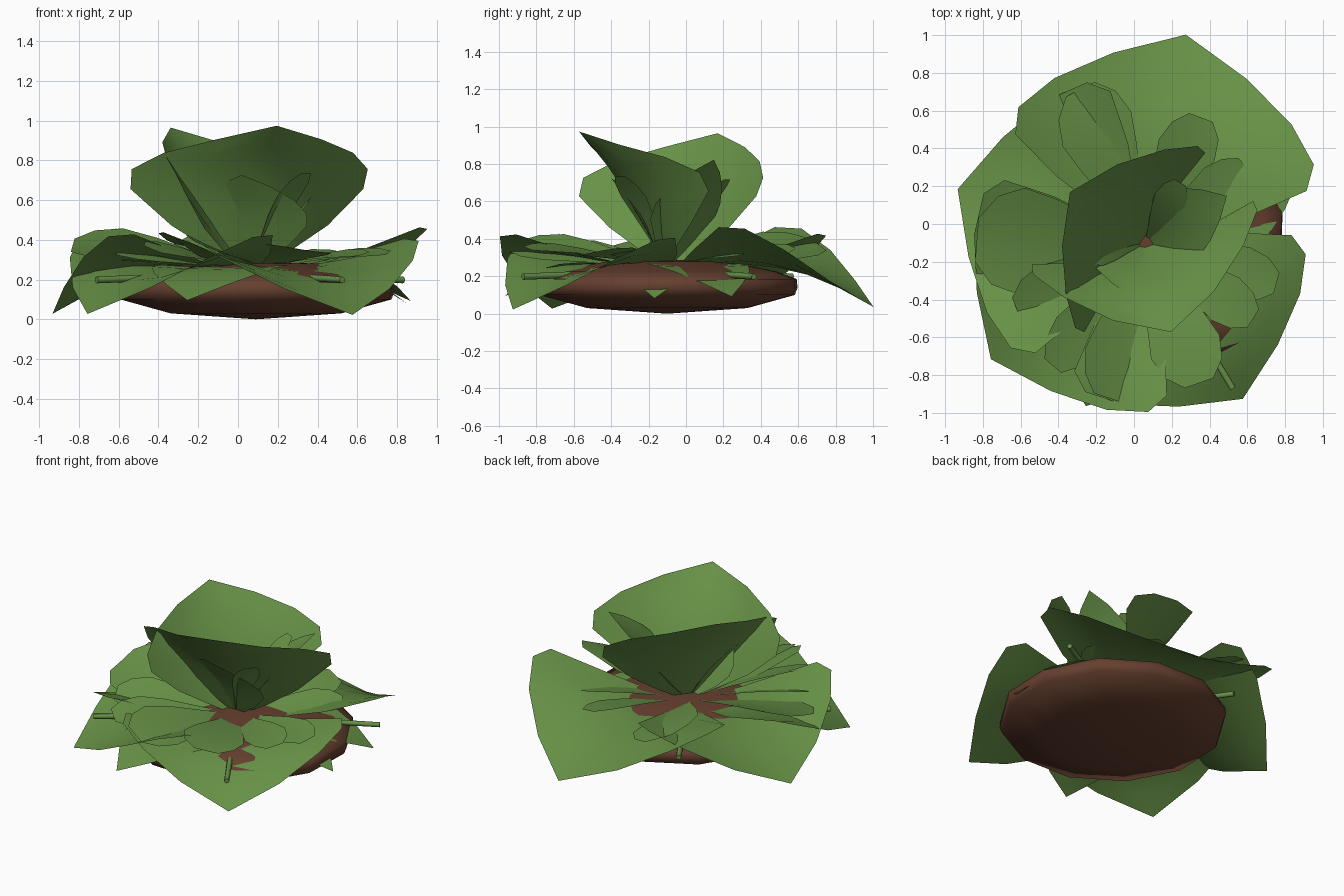
import bpy, bmesh, math
from mathutils import Vector

cube = bpy.data.objects.get("Cube")
if cube:
    bpy.data.objects.remove(cube, do_unlink=True)


def material(name, rgb):
    mat = bpy.data.materials.new(name)
    mat.use_nodes = True
    colour = (*rgb, 1)
    mat.diffuse_color = colour
    bsdf = next(n for n in mat.node_tree.nodes if n.type == 'BSDF_PRINCIPLED')
    bsdf.inputs["Base Color"].default_value = colour
    bsdf.inputs["Roughness"].default_value = 0.9
    return mat


GREEN = material("leaf green", (0.135, 0.285, 0.062))
BROWN = material("soil brown", (0.13, 0.05, 0.028))
ROOT = Vector((0.06, -0.1, 0.24))
UP = Vector((0, 0, 1))

# Outlines: fraction along the midrib, half width relative to length
FAN = [(0, 0.015), (0.12, 0.24), (0.24, 0.47), (0.41, 0.7), (0.54, 0.71),
       (0.7, 0.57), (0.86, 0.32), (1, 0)]
BLADE = [(0, 0.01), (0.3, 0.1), (0.55, 0.19), (0.75, 0.24), (0.9, 0.2), (1, 0.1)]


def finish(name, bm, mat):
    mesh = bpy.data.meshes.new(name)
    bm.to_mesh(mesh)
    bm.free()
    mesh.materials.append(mat)
    ob = bpy.data.objects.new(name, mesh)
    bpy.context.collection.objects.link(ob)
    mesh.shade_smooth()
    return ob


def leaf(name, outline, azimuth, length, width=1, pitch=5.2, cup=0.33, droop=0.305, roll=0):
    """Cupped leaf sheet growing from the root, bending down towards its tip."""
    az, pt = math.radians(azimuth), math.radians(pitch)
    flat = Vector((math.cos(az), math.sin(az), 0))
    along = flat * math.cos(pt) + UP * math.sin(pt)
    normal = UP * math.cos(pt) - flat * math.sin(pt)
    side = normal.cross(along)
    bm = bmesh.new()
    rows = []
    for t, half in outline:
        row = []
        for k in range(-3, 4):
            p = half * width * length * k / 3
            n = cup * p * p - droop * t ** 3 + math.tan(math.radians(roll)) * p
            row.append(bm.verts.new(ROOT + along * t * length + side * p + normal * n))
        rows.append(row)
    for a, b in zip(rows, rows[1:]):
        for i in range(len(a) - 1):
            bm.faces.new((a[i], a[i + 1], b[i + 1], b[i]))
    bmesh.ops.remove_doubles(bm, verts=bm.verts, dist=0.0005)
    bmesh.ops.recalc_face_normals(bm, faces=bm.faces)
    if sum(f.normal.dot(normal) for f in bm.faces) < 0:
        bmesh.ops.reverse_faces(bm, faces=bm.faces)
    return finish(name, bm, GREEN)


# Soil mound, turned from a profile
bm = bmesh.new()
profile = [(0, 0), (0.44, 0.03), (0.7, 0.1), (0.715, 0.14), (0.71, 0.185),
           (0.6, 0.225), (0.33, 0.28), (0, 0.29)]
points = [bm.verts.new((r, 0, z)) for r, z in profile]
edges = [bm.edges.new(pair) for pair in zip(points, points[1:])]
bmesh.ops.spin(bm, geom=points + edges, cent=(0, 0, 0), axis=(0, 0, 1),
               angle=math.tau, steps=12)
bmesh.ops.remove_doubles(bm, verts=bm.verts, dist=0.001)
bmesh.ops.recalc_face_normals(bm, faces=bm.faces)
soil = finish("soil_mound", bm, BROWN)
soil.location = (0.09, -0.1, 0)
soil.rotation_euler.z = math.radians(13)

# Broad drooping leaves around the base
for name, az, length in (("back", 79, 1.1), ("left_side", 164, 1.01),
                         ("front_left", 217, 1.0), ("front_right", 302, 0.95)):
    leaf("broad_leaf_" + name, FAN, az, length, 1.02)

# Smaller leaves under them, hanging over the rim
for i, (az, length, width) in enumerate(((250, 0.9, 0.55), (23, 0.86, 0.45), (355, 0.77, 0.42))):
    leaf(f"under_leaf_{i + 1}", FAN, az, length, width, 6, 0.1, 0.24)

# Broad upright leaves
leaf("upright_leaf_front", FAN, 286, 0.87, 1, 66, 0.62, 0.15)
leaf("upright_leaf_side", FAN, 146, 0.86, 0.95, 65, 0.52, 0.13)
leaf("upright_leaf_back", FAN, 30, 0.76, 0.37, 57, 0.5, 0.1)
leaf("upright_leaf_inner", FAN, 262, 0.57, 0.75, 64, 0.5, 0.06)

# Narrow upright shoots
for i, (az, length) in enumerate(((318, 0.62), (60, 0.6), (190, 0.55))):
    leaf(f"shoot_{i + 1}", BLADE, az, length, 0.6, 58, 0.3, 0.06)

# Medium blades resting on the broad leaves: direction, length, width, roll
blades = [(113, 0.89, 0.95, 20), (66, 0.73, 0.9, 14), (38, 0.67, 0.75, 14),
          (179, 0.9, 1.3, -16), (207, 0.77, 0.8, -20), (233, 0.82, 0.7, -18),
          (256, 0.85, 0.85, -22), (291, 0.8, 1.0, -8), (325, 0.7, 0.8, 10),
          (343, 0.73, 0.8, 10)]
for i, (az, length, width, roll) in enumerate(blades):
    leaf(f"blade_leaf_{i + 1}", BLADE, az, length, width, 12, 0.3, 0.06, roll)

# Cut stalks poking out of the rim
for i in range(4):
    a = math.radians(31 + 90 * i)
    out = Vector((math.cos(a), math.sin(a), 0))
    reach = 0.78 if i == 1 else 0.9
    bpy.ops.mesh.primitive_cylinder_add(
        vertices=8, radius=0.017, depth=0.4,
        location=ROOT + out * (reach - 0.2) - UP * 0.035,
        rotation=(0, math.radians(92), a))
    stalk = bpy.context.object
    stalk.name = f"stalk_{i + 1}"
    stalk.data.materials.append(GREEN)
    bpy.ops.object.shade_smooth_by_angle(angle=math.radians(50))
